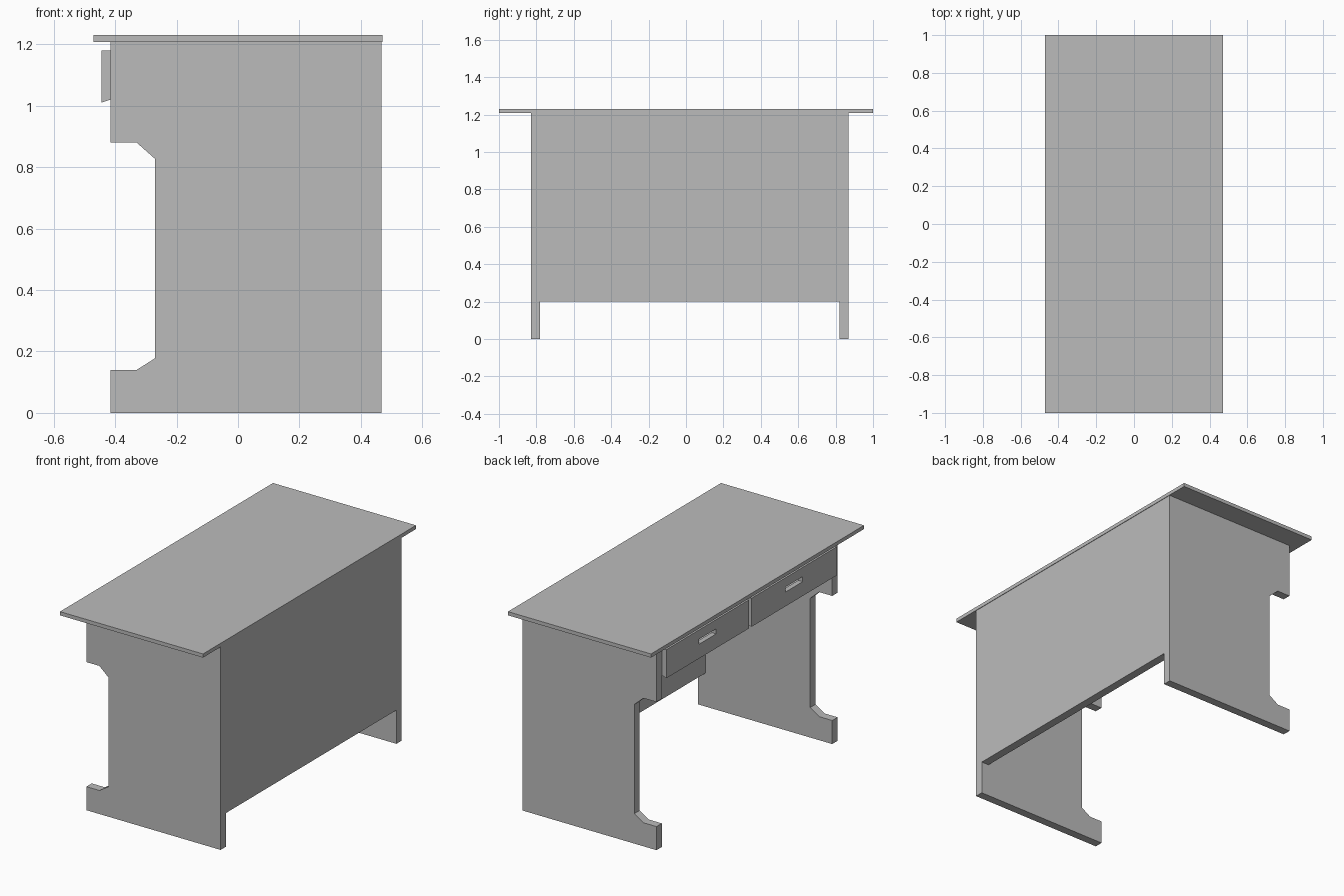
import bpy
import bmesh

if "Cube" in bpy.data.objects:
    bpy.data.objects.remove(bpy.data.objects["Cube"], do_unlink=True)

GREY = (0.5, 0.5, 0.5, 1.0)
grey = bpy.data.materials.new("plain_grey")
grey.use_nodes = True
grey.diffuse_color = GREY
grey.node_tree.nodes["Principled BSDF"].inputs["Base Color"].default_value = GREY


def prism(name, profile, y0, y1):
    """Extrude an x-z profile along y."""
    bm = bmesh.new()
    face = bm.faces.new([bm.verts.new((x, y0, z)) for x, z in profile])
    grown = bmesh.ops.extrude_face_region(bm, geom=[face])["geom"]
    moved = [v for v in grown if isinstance(v, bmesh.types.BMVert)]
    bmesh.ops.translate(bm, vec=(0, y1 - y0, 0), verts=moved)
    bmesh.ops.recalc_face_normals(bm, faces=bm.faces)
    mesh = bpy.data.meshes.new(name)
    bm.to_mesh(mesh)
    bm.free()
    mesh.materials.append(grey)
    obj = bpy.data.objects.new(name, mesh)
    bpy.context.collection.objects.link(obj)
    return obj


def box(name, x0, x1, y0, y1, z0, z1):
    return prism(name, [(x0, z0), (x1, z0), (x1, z1), (x0, z1)], y0, y1)


def cut(obj, cutter):
    """Subtract the cutter and discard it."""
    mod = obj.modifiers.new("slot", "BOOLEAN")
    mod.operation = "DIFFERENCE"
    mod.solver = "EXACT"
    mod.object = cutter
    bpy.context.view_layer.objects.active = obj
    bpy.ops.object.modifier_apply(modifier=mod.name)
    bpy.data.objects.remove(cutter, do_unlink=True)


# Levels and shared edges
TOP_LOW, TOP_HIGH = 1.208, 1.23
OPEN_X, BACK_X = -0.415, 0.467
INNER_LOW, INNER_HIGH, THICK = -0.78, 0.82, 0.05

# Table top
box("table_top", -0.47, 0.47, -1, 1, TOP_LOW, TOP_HIGH)

# Side panels with a chamfered knee cut-out
side = [(OPEN_X, 0), (BACK_X, 0), (BACK_X, TOP_LOW), (OPEN_X, TOP_LOW),
        (OPEN_X, 0.88), (-0.33, 0.88), (-0.27, 0.827),
        (-0.27, 0.178), (-0.33, 0.14), (OPEN_X, 0.14)]
prism("side_panel_front", side, INNER_LOW - THICK, INNER_LOW)
prism("side_panel_back", side, INNER_HIGH, INNER_HIGH + THICK)

# Modesty panel
box("modesty_panel", BACK_X - THICK, BACK_X, INNER_LOW, INNER_HIGH, 0.2, TOP_LOW)

# Drawers: slanted lower lip, slot handle, open box behind
FACE_X, REAR_X, BASE, RIM, WALL = -0.445, 0.3, 1.02, 1.18, 0.02
lip = [(FACE_X, 1.01), (OPEN_X, BASE), (OPEN_X, RIM), (FACE_X, RIM)]
for tag, y0, y1 in (("front", INNER_LOW, 0.02), ("back", 0.045, INNER_HIGH)):
    mid = (y0 + y1) / 2
    face = prism("drawer_face_" + tag, lip, y0, y1)
    cut(face, box("slot_cutter", FACE_X - 0.1, OPEN_X + 0.1,
                  mid - 0.08, mid + 0.08, 1.095, 1.125))
    box("drawer_floor_" + tag, OPEN_X, REAR_X, y0, y1, BASE, BASE + WALL)
    box("drawer_rear_" + tag, REAR_X - WALL, REAR_X, y0, y1, BASE + WALL, RIM)
    for n, ya in (("a", y0), ("b", y1 - WALL)):
        box("drawer_wall_" + tag + "_" + n, OPEN_X, REAR_X - WALL,
            ya, ya + WALL, BASE + WALL, RIM)
